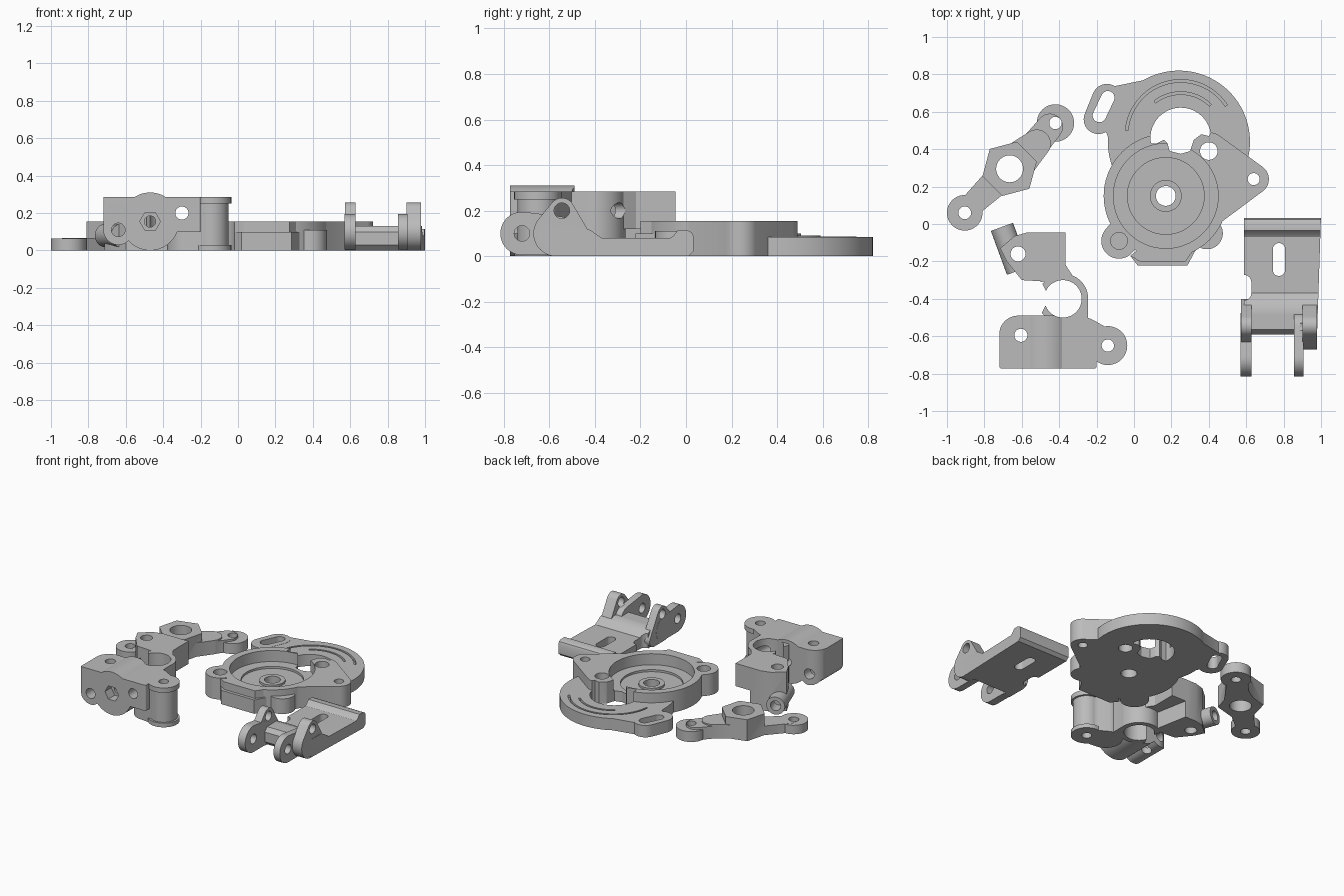
import bpy, bmesh, math
from mathutils import Matrix, Vector
from mathutils.geometry import convex_hull_2d

if "Cube" in bpy.data.objects:
    bpy.data.objects.remove(bpy.data.objects["Cube"])

grey = bpy.data.materials.new("cast_grey")
grey.diffuse_color = (0.5, 0.5, 0.5, 1)
grey.use_nodes = True
grey.node_tree.nodes["Principled BSDF"].inputs["Base Color"].default_value = grey.diffuse_color


def circle(x, y, r, n=48):
    return [(x + r * math.cos(2 * math.pi * i / n), y + r * math.sin(2 * math.pi * i / n)) for i in range(n)]


def hull(*discs):
    """Outline wrapped tightly around several discs (x, y, r)."""
    pts = [p for d in discs for p in circle(*d)]
    return [pts[i] for i in convex_hull_2d([Vector(p) for p in pts])]


def rect(x0, x1, y0, y1):
    return [(x0, y0), (x1, y0), (x1, y1), (x0, y1)]


def arc(x, y, r, a0, a1, n=24):
    return [(x + r * math.cos(math.radians(a0 + (a1 - a0) * i / n)),
             y + r * math.sin(math.radians(a0 + (a1 - a0) * i / n))) for i in range(n + 1)]


def band(x, y, r, w, a0, a1):
    return arc(x, y, r + w, a0, a1) + arc(x, y, r - w, a1, a0)


def prism(pts, lo, hi, axis="z", name="piece"):
    """Extrude a flat outline along one axis."""
    put = {"z": lambda a, b, c: (a, b, c), "x": lambda a, b, c: (c, a, b), "y": lambda a, b, c: (a, c, b)}[axis]
    bm = bmesh.new()
    bottom = [bm.verts.new(put(a, b, lo)) for a, b in pts]
    top = [bm.verts.new(put(a, b, hi)) for a, b in pts]
    bm.faces.new(bottom)
    bm.faces.new(top)
    for i in range(len(pts)):
        j = (i + 1) % len(pts)
        bm.faces.new((bottom[i], bottom[j], top[j], top[i]))
    bmesh.ops.recalc_face_normals(bm, faces=bm.faces)
    me = bpy.data.meshes.new(name)
    bm.to_mesh(me)
    bm.free()
    ob = bpy.data.objects.new(name, me)
    bpy.context.collection.objects.link(ob)
    return ob


def combine(ob, other, op):
    """Boolean another piece into the object and discard the piece."""
    mod = ob.modifiers.new("join", "BOOLEAN")
    mod.operation, mod.object, mod.solver = op, other, "EXACT"
    dg = bpy.context.evaluated_depsgraph_get()
    dg.update()
    me = bpy.data.meshes.new_from_object(ob.evaluated_get(dg))
    ob.modifiers.clear()
    ob.data = me
    bpy.data.objects.remove(other)


def add(ob, pts, lo, hi, axis="z"):
    combine(ob, prism(pts, lo, hi, axis), "UNION")


def cut(ob, pts, lo, hi, axis="z"):
    combine(ob, prism(pts, lo, hi, axis), "DIFFERENCE")


def finish(ob):
    ob.data.materials.clear()
    ob.data.materials.append(grey)
    bpy.ops.object.select_all(action="DESELECT")
    ob.select_set(True)
    bpy.context.view_layer.objects.active = ob
    bpy.ops.object.shade_smooth_by_angle(angle=math.radians(30))


# --- Motor plate: low flange, raised housing and bosses
plate = prism(circle(0.24, 0.44, 0.38, 96), 0, 0.085, name="motor_plate")
add(plate, hull((-0.145, 0.67, 0.079), (-0.19, 0.56, 0.079)), 0, 0.086)
add(plate, hull((-0.13, 0.655, 0.075), (0.12, 0.62, 0.16), (0.0, 0.45, 0.125)), 0, 0.085)
add(plate, circle(0.17, 0.15, 0.332, 96), 0, 0.155)
add(plate, hull((0.40, 0.39, 0.1), (0.64, 0.24, 0.081), (0.37, 0.05, 0.09)), 0, 0.155)
add(plate, hull((-0.08, -0.09, 0.095), (0.02, 0.02, 0.1)), 0, 0.155)
add(plate, [(-0.02, -0.17), (0.02, -0.222), (0.285, -0.222), (0.335, -0.13), (0.2, 0.0)], 0, 0.1)
add(plate, [(-0.02, -0.17), (0.03, -0.2), (0.275, -0.2), (0.325, -0.13), (0.2, 0.0)], 0.05, 0.155)
add(plate, circle(0.39, -0.05, 0.085), 0, 0.11)
# stepped pocket and hub
cut(plate, circle(0.17, 0.15, 0.28, 96), 0.075, 0.3)
cut(plate, circle(0.17, 0.15, 0.205, 96), 0.06, 0.3)
add(plate, circle(0.17, 0.15, 0.085), 0.03, 0.075)
cut(plate, circle(0.17, 0.15, 0.053), -0.1, 0.3)
# crescent window
cut(plate, arc(0.25, 0.46, 0.162, 10, 190) + [
    (0.12, 0.43), (0.16, 0.45), (0.18, 0.43), (0.19, 0.39), (0.25, 0.375), (0.30, 0.39),
    (0.32, 0.45), (0.36, 0.48), (0.40, 0.47)], -0.1, 0.3)
# screw holes, adjusting slot and scale grooves
cut(plate, circle(0.40, 0.39, 0.047), -0.1, 0.3)
cut(plate, circle(0.64, 0.24, 0.032), -0.1, 0.3)
cut(plate, circle(-0.08, -0.09, 0.045), 0.1, 0.3)
cut(plate, hull((-0.14, 0.675, 0.036), (-0.185, 0.58, 0.036)), -0.1, 0.3)
cut(plate, band(0.25, 0.475, 0.29, 0.007, 33, 175), 0.065, 0.084 + 0.1)
cut(plate, band(0.25, 0.475, 0.225, 0.007, 45, 128), 0.065, 0.084 + 0.1)
finish(plate)

# --- Lever with hexagonal hub
lever = prism(circle(-0.905, 0.06, 0.095), 0, 0.065, name="hub_lever")
add(lever, hull((-0.88, 0.09, 0.06), (-0.66, 0.30, 0.085)), 0, 0.066)
add(lever, hull((-0.66, 0.30, 0.11), (-0.52, 0.43, 0.075)), 0, 0.1)
add(lever, hull((-0.54, 0.41, 0.075), (-0.45, 0.52, 0.07)), 0, 0.09)
add(lever, circle(-0.42, 0.54, 0.1), 0, 0.075)
hexagon = [(-0.665 + 0.15 * math.cos(math.radians(15 + 60 * i)),
            0.295 + 0.15 * math.sin(math.radians(15 + 60 * i))) for i in range(6)]
add(lever, hexagon, 0, 0.155)
for x, y, r in ((-0.905, 0.06, 0.034), (-0.665, 0.295, 0.072), (-0.42, 0.54, 0.033)):
    cut(lever, circle(x, y, r), -0.1, 0.3)
finish(lever)

# --- Clamp: front block with lobed lower edge
H = 0.285
clamp = prism(rect(-0.72, -0.2, 0.1, H), -0.772, -0.49, "y", "pipe_clamp")
add(clamp, hull((-0.64, 0.11, 0.08), (-0.64, 0.18, 0.08)), -0.772, -0.49, "y")
add(clamp, circle(-0.47, 0.155, 0.155, 64), -0.772, -0.49, "y")
combine(clamp, prism(hull((-0.62, -0.59, 0.1), (-0.3, -0.59, 0.1), (-0.71, -0.762, 0.01),
                          (-0.21, -0.762, 0.01)), -0.1, 0.4), "INTERSECT")
# flared column and bridge to the split ring
add(clamp, hull((-0.14, -0.65, 0.08), (-0.27, -0.61, 0.11)), 0, H)
add(clamp, circle(-0.14, -0.65, 0.09), 0, H)
for lo, hi in ((0, 0.03), (0.25, H)):
    add(clamp, circle(-0.14, -0.65, 0.104), lo, hi)
add(clamp, circle(-0.38, -0.4, 0.135, 64), 0, H)
add(clamp, rect(-0.38, -0.246, -0.52, -0.4), 0, H)
# rear arm with angled tube
add(clamp, [(-0.5, -0.045), (-0.365, -0.045), (-0.365, -0.22), (-0.32, -0.29), (-0.5, -0.31)], 0.12, H)
add(clamp, [(-0.57, -0.045), (-0.48, -0.045), (-0.43, -0.31), (-0.6, -0.3), (-0.68, -0.2),
            (-0.715, -0.13), (-0.64, -0.065)], 0, H)
tube = prism(circle(0, 0, 0.063), 0, 0.25)
bore = prism(circle(0, 0, 0.035), -0.1, 0.1)
a, b = Vector((-0.62, -0.25, 0.08)), Vector((-0.71, -0.005, 0.08))
for ob, at, d in ((tube, a, b - a), (bore, b, b - a)):
    ob.data.transform(Matrix.Translation(at) @ d.to_track_quat("Z", "Y").to_matrix().to_4x4())
combine(clamp, tube, "UNION")
combine(clamp, bore, "DIFFERENCE")
# ring bore, split and screw holes
cut(clamp, circle(-0.38, -0.4, 0.1, 64), -0.1, 0.4)
cut(clamp, [(-0.8, -0.305), (-0.6, -0.305), (-0.49, -0.32), (-0.47, -0.36), (-0.4, -0.4),
            (-0.47, -0.43), (-0.5, -0.489), (-0.8, -0.489)], -0.1, 0.4)
for x, y, r in ((-0.605, -0.595, 0.035), (-0.14, -0.65, 0.033), (-0.62, -0.16, 0.04)):
    cut(clamp, circle(x, y, r), -0.1, 0.4)
cut(clamp, circle(-0.64, 0.11, 0.036), -0.9, -0.4, "y")
cut(clamp, circle(-0.30, 0.20, 0.035), -0.9, 0.1, "y")
cut(clamp, circle(-0.47, 0.155, 0.055, 6), -0.9, -0.7, "y")
cut(clamp, circle(-0.47, 0.155, 0.03), -0.9, -0.4, "y")
finish(clamp)

# --- Hinge bracket: slab with raised lip and rolled shoulder
bracket = prism([(0.032, 0.02), (0.01, 0), (-0.56, 0), (-0.59, 0.03), (-0.59, 0.1), (-0.565, 0.13),
                 (-0.46, 0.13), (-0.42, 0.115), (-0.37, 0.08), (-0.07, 0.08), (-0.055, 0.09),
                 (-0.035, 0.115), (0.005, 0.115), (0.025, 0.105), (0.032, 0.09)],
                0.588, 1.0, "x", "hinge_bracket")
cut(bracket, [(1.0, 0.05), (0.975, -0.7), (1.1, -0.7), (1.1, 0.05)], -0.1, 0.3)
cut(bracket, hull((0.775, -0.135, 0.033), (0.775, -0.245, 0.033)), -0.1, 0.3)
cut(bracket, hull((0.59, -0.31, 0.037), (0.59, -0.37, 0.037)), -0.1, 0.3)
# hinge lugs
eye, lobe = (-0.72, 0.1, 0.095), (-0.545, 0.2, 0.056)
foot = (-0.45, 0.05, 0.05)
for lo, hi, upper, lower in ((0.57, 0.628, True, True), (0.855, 0.905, False, True), (0.9, 0.98, True, False)):
    if lower:
        add(bracket, hull(eye, (-0.56, 0.09, 0.085)), lo, hi, "x")
    if upper:
        add(bracket, hull(lobe, (-0.57, 0.1, 0.1), foot), lo + 0.001, hi - 0.001, "x")
    for (y, z, r), on in ((eye, lower), (lobe, upper)):
        if on:
            cut(bracket, circle(y, z, 0.034), lo - 0.01, hi + 0.01, "x")
finish(bracket)
